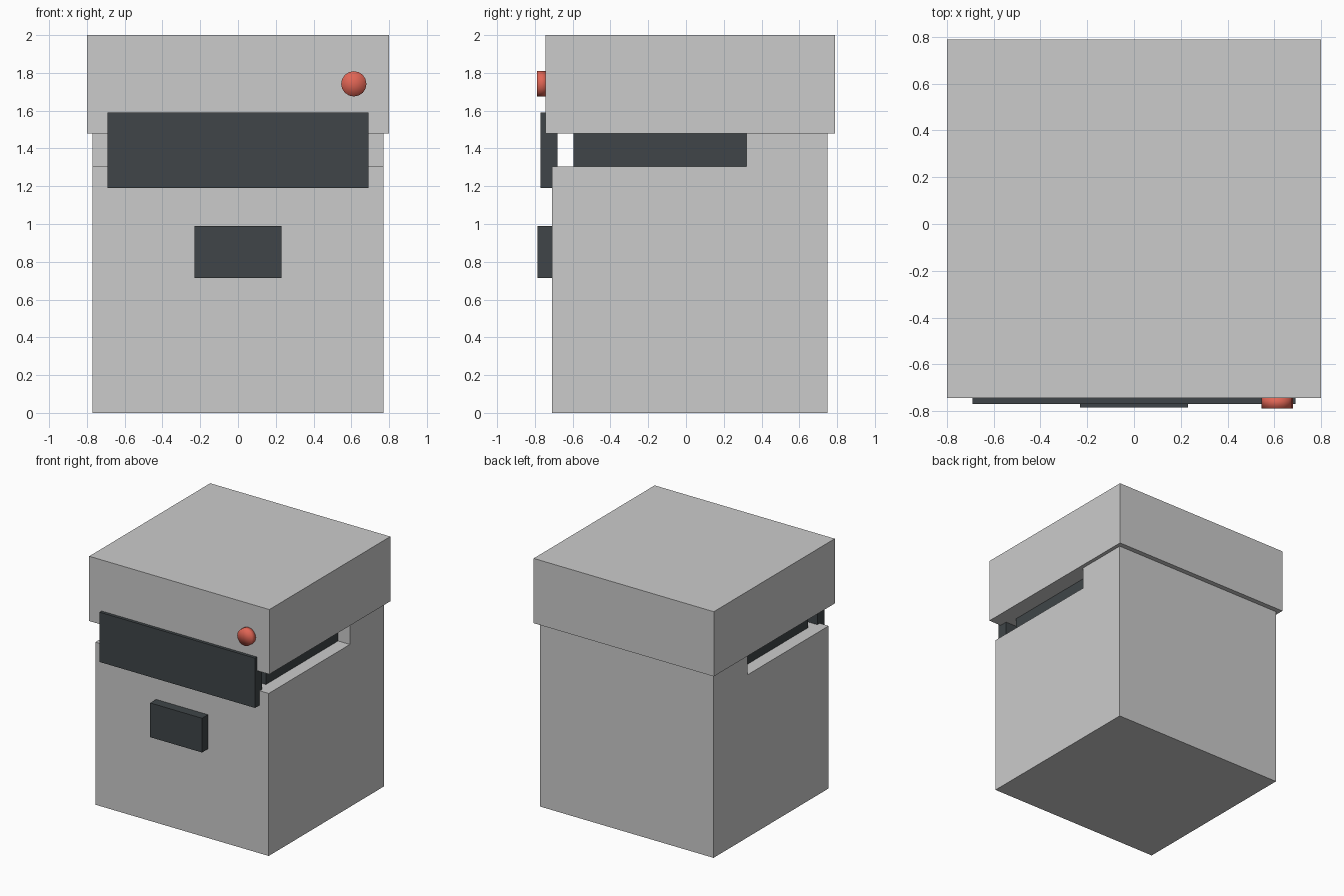
import bpy, bmesh, math

if "Cube" in bpy.data.objects:
    bpy.data.objects.remove(bpy.data.objects["Cube"])


def material(name, rgb):
    m = bpy.data.materials.new(name)
    m.diffuse_color = (*rgb, 1)
    m.use_nodes = True
    m.node_tree.nodes["Principled BSDF"].inputs["Base Color"].default_value = m.diffuse_color
    return m


def box(name, lo, hi, mat=None):
    bpy.ops.mesh.primitive_cube_add(size=1, location=[(a + b) / 2 for a, b in zip(lo, hi)])
    ob = bpy.context.object
    ob.name = name
    ob.scale = [b - a for a, b in zip(lo, hi)]
    bpy.ops.object.transform_apply(location=False, rotation=False, scale=True)
    if mat:
        ob.data.materials.append(mat)
    return ob


def extrude_x(name, profile, half_width):
    """Extrude a (y, z) profile symmetrically along x."""
    bm = bmesh.new()
    face = bm.faces.new([bm.verts.new((-half_width, y, z)) for y, z in profile])
    ext = bmesh.ops.extrude_face_region(bm, geom=[face])
    verts = [g for g in ext["geom"] if isinstance(g, bmesh.types.BMVert)]
    bmesh.ops.translate(bm, verts=verts, vec=(2 * half_width, 0, 0))
    bmesh.ops.recalc_face_normals(bm, faces=bm.faces)
    mesh = bpy.data.meshes.new(name)
    bm.to_mesh(mesh)
    bm.free()
    ob = bpy.data.objects.new(name, mesh)
    bpy.context.collection.objects.link(ob)
    return ob


dark = material("dark_grey", (0.05, 0.06, 0.065))
red = material("red", (0.75, 0.13, 0.09))

# Body with the stepped notch at the top front
extrude_x("body", [(-0.71, 0), (0.75, 0), (0.75, 1.48), (0.32, 1.48),
                   (0.32, 1.305), (-0.71, 1.305)], 0.77)

# Overhanging lid
box("lid", (-0.8, -0.745, 1.48), (0.8, 0.79, 2.0))

# Dark core filling the notch, front flap and handle plate
box("inner_core", (-0.665, -0.595, 1.305), (0.665, 0.32, 1.48), dark)
box("front_flap", (-0.69, -0.77, 1.19), (0.69, -0.68, 1.59), dark)
box("front_plate", (-0.23, -0.785, 0.715), (0.23, -0.71, 0.99), dark)

# Round red button on the lid
bpy.ops.mesh.primitive_cylinder_add(vertices=16, radius=0.067, depth=0.055,
                                    end_fill_type='TRIFAN',
                                    location=(0.613, -0.7625, 1.742),
                                    rotation=(math.pi / 2, 0, 0))
button = bpy.context.object
button.name = "button"
button.data.materials.append(red)
bpy.ops.object.shade_smooth()
